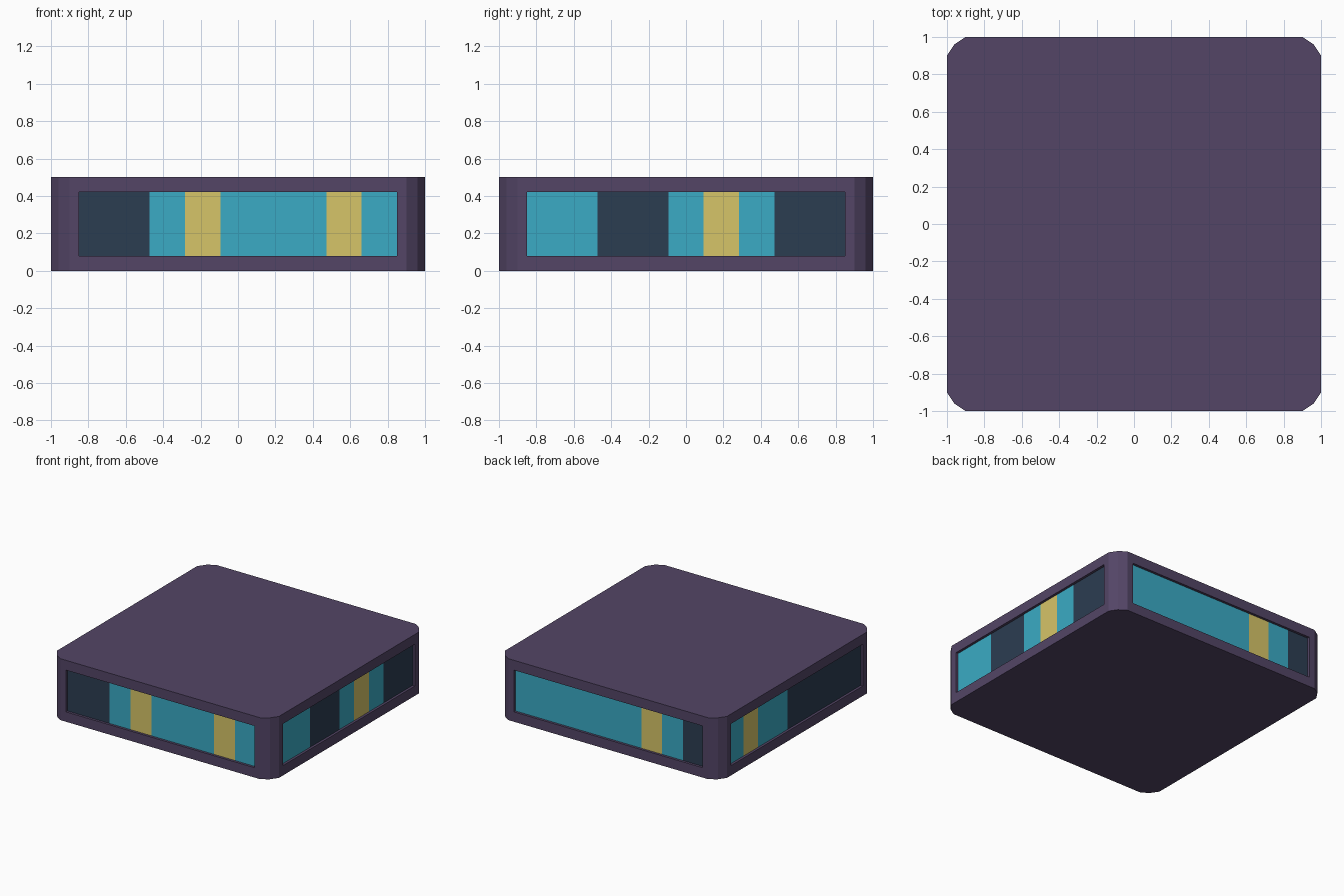
import bpy, bmesh, math
from mathutils import Matrix, Vector

if "Cube" in bpy.data.objects:
    bpy.data.objects.remove(bpy.data.objects["Cube"])

H = 0.5                    # body height
HALF, Z0, Z1 = 0.85, 0.08, 0.42   # window half width, bottom and top
DEPTH = 0.02               # window recess


def material(name, rgb):
    m = bpy.data.materials.new(name)
    lin = [c / 12.92 if c < 0.04 else ((c + 0.055) / 1.055) ** 2.4 for c in rgb]
    m.diffuse_color = (*lin, 1)
    m.use_nodes = True
    m.node_tree.nodes["Principled BSDF"].inputs["Base Color"].default_value = m.diffuse_color
    return m


purple = material("purple_shell", (0.325, 0.27, 0.40))
colours = {"D": material("dark_cell", (0.17, 0.24, 0.32)),
           "C": material("cyan_cell", (0.23, 0.67, 0.77)),
           "Y": material("yellow_cell", (0.84, 0.77, 0.41))}


def finish(bm, name, mats):
    mesh = bpy.data.meshes.new(name)
    bm.to_mesh(mesh)
    bm.free()
    for m in mats:
        mesh.materials.append(m)
    ob = bpy.data.objects.new(name, mesh)
    bpy.context.collection.objects.link(ob)
    return ob


# Shell: square slab with two-facet corners
bm = bmesh.new()
corner = [Vector((0.9, -1, 0)), Vector((0.96, -0.96, 0)), Vector((1, -0.9, 0))]
outline = [Matrix.Rotation(k * math.pi / 2, 3, "Z") @ p for k in range(4) for p in corner]
base = bm.faces.new([bm.verts.new(p) for p in outline])
ext = bmesh.ops.extrude_face_region(bm, geom=[base], use_keep_orig=True)
top = [v for v in ext["geom"] if isinstance(v, bmesh.types.BMVert)]
bmesh.ops.translate(bm, verts=top, vec=(0, 0, H))
bmesh.ops.recalc_face_normals(bm, faces=bm.faces)

# Window openings: inset each long side, then push it in and open the floor
sides = [f for f in bm.faces if abs(f.normal.z) < 0.1 and f.calc_area() > 0.5]
bmesh.ops.inset_individual(bm, faces=sides, thickness=0.05)
for f in sides:
    f.normal_update()
    along_x = abs(f.normal.y) > 0.5
    for v in f.verts:
        v.co.z = Z1 if v.co.z > H / 2 else Z0
        if along_x:
            v.co.x = math.copysign(HALF, v.co.x)
        else:
            v.co.y = math.copysign(HALF, v.co.y)
bmesh.ops.inset_individual(bm, faces=sides, thickness=0)
for f in sides:
    f.normal_update()
    n = Vector((round(f.normal.x), round(f.normal.y), 0))
    for v in f.verts:
        v.co -= n * DEPTH
bmesh.ops.delete(bm, geom=sides, context="FACES")
finish(bm, "shell", [purple])

# Colour strips: nine cells per side, listed left to right as seen from outside
keys = list(colours)
strips = {"front": "DDCYCCCYC", "right": "CCDDCYCDD",
          "back": "CCCCCCYCD", "left": "CYCCDDDDD"}
for k, (side, cells) in enumerate(strips.items()):
    bm = bmesh.new()
    cols = []
    for i in range(len(cells) + 1):
        x = -HALF + 2 * HALF * i / len(cells)
        cols.append([bm.verts.new((x, -1 + DEPTH, z)) for z in (Z0, Z1)])
    for i, c in enumerate(cells):
        a, b = cols[i], cols[i + 1]
        f = bm.faces.new((a[0], b[0], b[1], a[1]))
        f.material_index = keys.index(c)
    bm.transform(Matrix.Rotation(k * math.pi / 2, 4, "Z"))
    finish(bm, side + "_colour_strip", colours.values())
